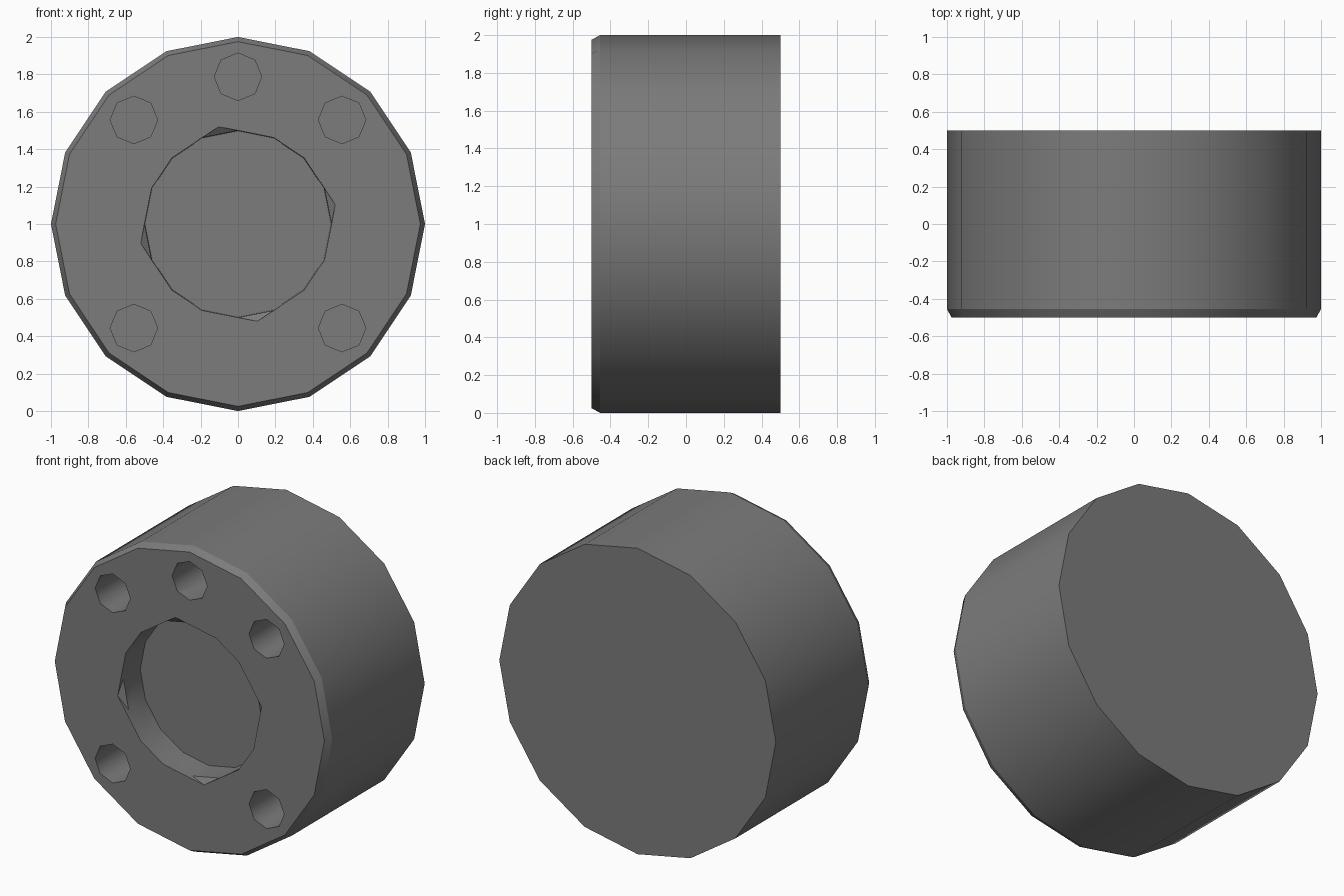
import bpy, bmesh
from math import cos, sin, radians

if "Cube" in bpy.data.objects:
    bpy.data.objects.remove(bpy.data.objects["Cube"])

FRONT, BACK, CHAMFER_Y = -0.5, 0.5, -0.455


def ring(bm, radii_angles, y, cx=0.0, cz=1.0):
    return [bm.verts.new((cx + r * cos(radians(a)), y, cz + r * sin(radians(a))))
            for r, a in radii_angles]


def bridge(bm, a, b):
    n = len(a)
    for i in range(n):
        bm.faces.new((a[i], a[(i + 1) % n], b[(i + 1) % n], b[i]))


def finish(bm, name):
    bmesh.ops.recalc_face_normals(bm, faces=bm.faces[:])
    mesh = bpy.data.meshes.new(name)
    bm.to_mesh(mesh)
    bm.free()
    obj = bpy.data.objects.new(name, mesh)
    bpy.context.collection.objects.link(obj)
    return obj


def polygon(r, n):
    return [(r, 360 * i / n) for i in range(n)]


def lathe(name, profile, sides, cx=0.0, cz=1.0):
    bm = bmesh.new()
    rings = [ring(bm, polygon(r, sides), y, cx, cz) for r, y in profile]
    for a, b in zip(rings, rings[1:]):
        bridge(bm, a, b)
    bm.faces.new(rings[0])
    bm.faces.new(rings[-1])
    return finish(bm, name)


def recess_cutter(depth, notch_depth):
    # Round pocket with four small slanted notches around its rim
    bm = bmesh.new()
    rim = []
    for i in range(16):
        rim.append((0.5, i * 22.5))
        if i % 4 == 0:
            rim.append((0.53, i * 22.5 + 11.25))
    floor = ring(bm, polygon(0.497, 16), FRONT + depth)
    wall = ring(bm, polygon(0.5, 16), FRONT + notch_depth)
    front = ring(bm, rim, FRONT)
    outer = ring(bm, rim, FRONT - 0.1)
    bridge(bm, floor, wall)
    bridge(bm, front, outer)
    bm.faces.new(floor)
    bm.faces.new(outer)
    k = 0
    for i in range(16):
        a, b = wall[i], wall[(i + 1) % 16]
        if i % 4 == 0:
            p, m, q = front[k], front[k + 1], front[(k + 2) % 20]
            bm.faces.new((a, b, m))
            bm.faces.new((a, m, p))
            bm.faces.new((b, q, m))
            k += 2
        else:
            bm.faces.new((a, b, front[(k + 1) % 20], front[k]))
            k += 1
    return finish(bm, "recess_cutter")


# Chamfered drum body
body = lathe("wheel_body", [(0.975, FRONT), (1.0, CHAMFER_Y), (1.0, BACK)], 16)

# Central recess and five bolt holes
cutters = [recess_cutter(0.2, 0.03)]
for angle in (45, 90, 135, 225, 315):
    cutters.append(lathe("bolt_hole_cutter", [(0.127, FRONT - 0.1), (0.127, FRONT + 0.4)], 8,
                         0.787 * cos(radians(angle)), 1 + 0.787 * sin(radians(angle))))

bpy.context.view_layer.objects.active = body
body.select_set(True)
for cutter in cutters:
    cutter.hide_render = True
    mod = body.modifiers.new("cut", 'BOOLEAN')
    mod.operation = 'DIFFERENCE'
    mod.solver = 'EXACT'
    mod.object = cutter
    bpy.ops.object.modifier_apply(modifier=mod.name)
    bpy.data.objects.remove(cutter, do_unlink=True)

# Smooth walls, with a crisp line behind the chamfer
bpy.ops.object.shade_smooth_by_angle(angle=radians(46))
mesh = body.data
for edge in mesh.edges:
    if all(abs(mesh.vertices[v].co.y - CHAMFER_Y) < 1e-4 for v in edge.vertices):
        edge.use_edge_sharp = True

# Dark grey finish
dark = bpy.data.materials.new("dark_grey")
dark.diffuse_color = (0.2, 0.2, 0.2, 1)
dark.use_nodes = True
dark.node_tree.nodes["Principled BSDF"].inputs["Base Color"].default_value = dark.diffuse_color
mesh.materials.clear()
mesh.materials.append(dark)
for poly in mesh.polygons:
    poly.material_index = 0
